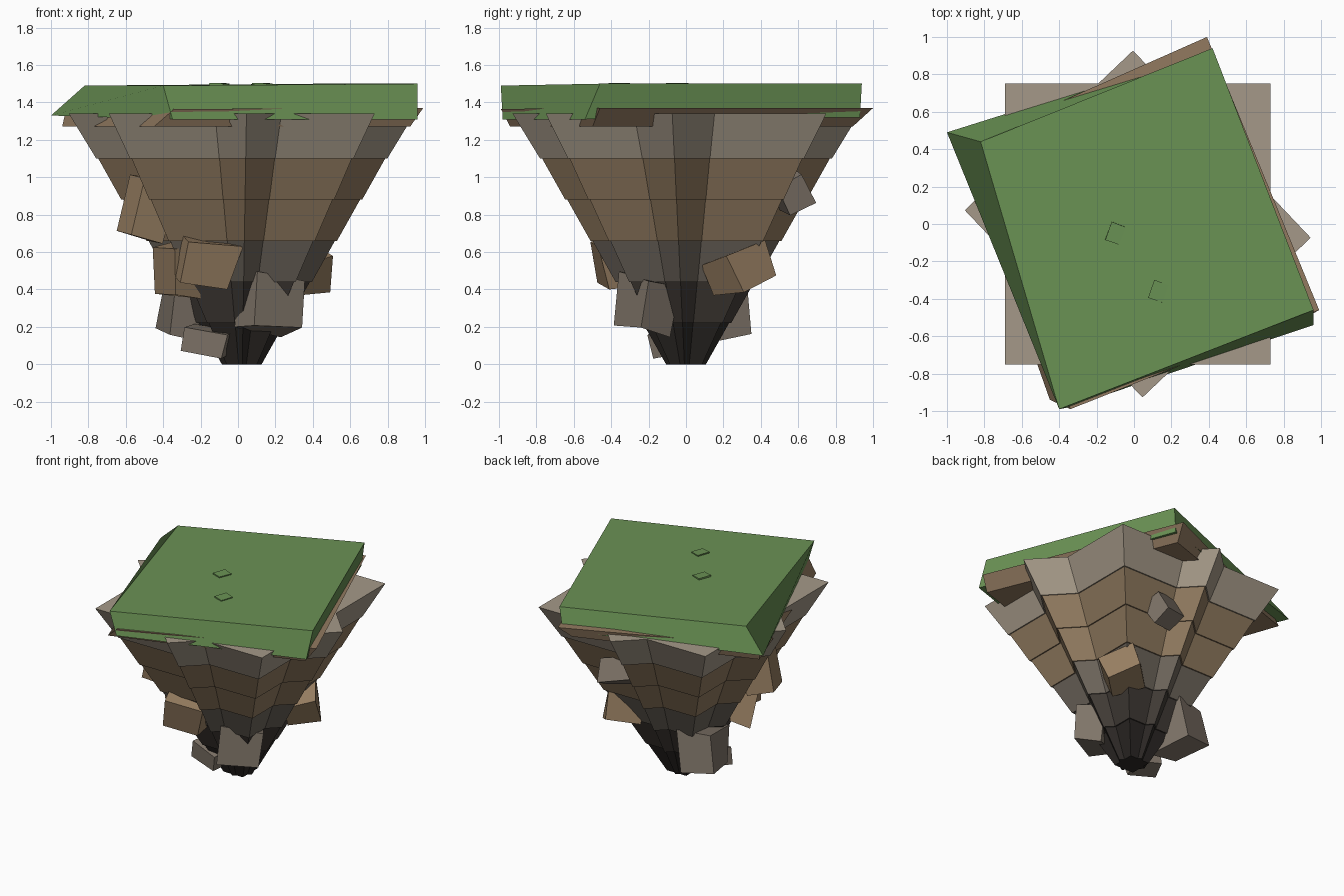
import bpy, bmesh, math, random
from mathutils import Vector, Euler

if "Cube" in bpy.data.objects:
    bpy.data.objects.remove(bpy.data.objects["Cube"])

random.seed(4)


def srgb(r, g, b):
    def lin(c):
        c /= 255
        return c / 12.92 if c <= 0.04045 else ((c + 0.055) / 1.055) ** 2.4
    return (lin(r), lin(g), lin(b), 1)


def material(name, *rgb):
    m = bpy.data.materials.new(name)
    m.diffuse_color = srgb(*rgb)
    m.use_nodes = True
    m.node_tree.nodes["Principled BSDF"].inputs["Base Color"].default_value = m.diffuse_color
    return m


GRASS = material("grass green", 106, 146, 84)
SOIL = material("soil brown", 146, 122, 96)
PALE = material("pale stone", 165, 153, 136)
EARTH = material("earth brown", 144, 122, 95)
STONE = material("grey stone", 110, 102, 92)
DARK = material("dark stone", 66, 60, 55)
BLACK = material("deep stone", 44, 40, 37)
BOULDER = material("boulder grey", 128, 117, 105)
TAN = material("boulder tan", 152, 127, 98)


def hexahedron(name, bottom, top, mat):
    """Closed block between two four-cornered rings (counter-clockwise)."""
    bm = bmesh.new()
    lo = [bm.verts.new(p) for p in bottom]
    hi = [bm.verts.new(p) for p in top]
    bm.faces.new(lo[::-1])
    bm.faces.new(hi)
    for i in range(4):
        j = (i + 1) % 4
        bm.faces.new((lo[i], lo[j], hi[j], hi[i]))
    bmesh.ops.recalc_face_normals(bm, faces=bm.faces)
    me = bpy.data.meshes.new(name)
    bm.to_mesh(me)
    bm.free()
    me.materials.append(mat)
    ob = bpy.data.objects.new(name, me)
    bpy.context.collection.objects.link(ob)
    return ob


def ring(hx, hy, angle, scale, z):
    c, s = math.cos(angle), math.sin(angle)
    pts = []
    for sx, sy in ((-1, -1), (1, -1), (1, 1), (-1, 1)):
        x, y = sx * hx * scale, sy * hy * scale
        pts.append((0.02 + x * c - y * s, x * s + y * c, z))
    return pts


# Rock tiers: two crossed tapering blocks per level, each overhanging the one below
levels = [0, 0.22, 0.44, 0.66, 0.88, 1.10, 1.34]
tier_mats = [BLACK, DARK, STONE, EARTH, EARTH, PALE]


def taper(z):
    return 0.115 + 0.885 * z / 1.34


for i, mat in enumerate(tier_mats):
    z0, z1 = levels[i], levels[i + 1]
    s0 = taper(z0)
    s1 = taper(z1) - (0.012 if i < 5 else 0)
    for label, hx, hy, ang in (("square", 0.71, 0.75, 0),
                               ("diagonal", 0.62, 0.69, math.radians(43.5))):
        hexahedron(f"rock_tier_{label}_{i + 1}", ring(hx, hy, ang, s0, z0),
                   ring(hx, hy, ang, s1, z1), mat)

# Soil slab under the grass
hexahedron("soil_slab",
           [(-0.45, -0.94, 1.27), (0.92, -0.50, 1.27), (0.35, 0.89, 1.27), (-0.94, 0.45, 1.27)],
           [(-0.34, -0.99, 1.365), (0.99, -0.46, 1.37), (0.39, 1.0, 1.37), (-0.92, 0.42, 1.36)],
           SOIL)

# Grass slab
hexahedron("grass_slab",
           [(-0.35, -0.98, 1.31), (0.96, -0.54, 1.31), (0.40, 0.93, 1.32), (-1.0, 0.49, 1.33)],
           [(-0.40, -0.99, 1.49), (0.96, -0.46, 1.50), (0.42, 0.94, 1.50), (-0.82, 0.44, 1.49)],
           GRASS)


def chunk(name, centre, size, rot, mat, jitter=0.16):
    """Rough boulder: a turned box with uneven corners."""
    turn = Euler([math.radians(a) for a in rot]).to_matrix()
    rings = []
    for sz in (-1, 1):
        pts = []
        for sx, sy in ((-1, -1), (1, -1), (1, 1), (-1, 1)):
            v = Vector(s * d / 2 * (1 + random.uniform(-jitter, jitter))
                       for s, d in zip((sx, sy, sz), size))
            pts.append(Vector(centre) + turn @ v)
        rings.append(pts)
    return hexahedron(name, rings[0], rings[1], mat)


# Boulders stuck in the sides
chunk("boulder_front", (-0.18, -0.37, 0.55), (0.29, 0.22, 0.24), (12, 8, 14), TAN)
chunk("boulder_front_low", (0.17, -0.21, 0.32), (0.27, 0.21, 0.27), (-6, 6, 32), BOULDER)
chunk("boulder_left_high", (-0.49, -0.22, 0.83), (0.20, 0.22, 0.33), (5, 14, 20), TAN)
chunk("boulder_left_mid", (-0.33, -0.24, 0.51), (0.15, 0.20, 0.27), (10, -8, 30), TAN)
chunk("boulder_back_high", (0.18, 0.55, 0.92), (0.25, 0.16, 0.17), (30, 12, 20), BOULDER)
chunk("boulder_back_right", (0.33, 0.28, 0.50), (0.25, 0.25, 0.20), (15, -10, 40), TAN)
chunk("boulder_left_low", (-0.26, 0.15, 0.30), (0.25, 0.29, 0.29), (10, 4, 15), BOULDER)
chunk("boulder_base", (-0.16, -0.09, 0.12), (0.22, 0.15, 0.13), (8, 8, -12), BOULDER)

# Small turf lumps barely breaking the grass surface
for n, (x, y) in enumerate(((-0.10, -0.05), (0.13, -0.36))):
    chunk(f"turf_lump_{n + 1}", (x, y, 1.496), (0.08, 0.10, 0.015), (0, 2, -20), GRASS, 0.05)
